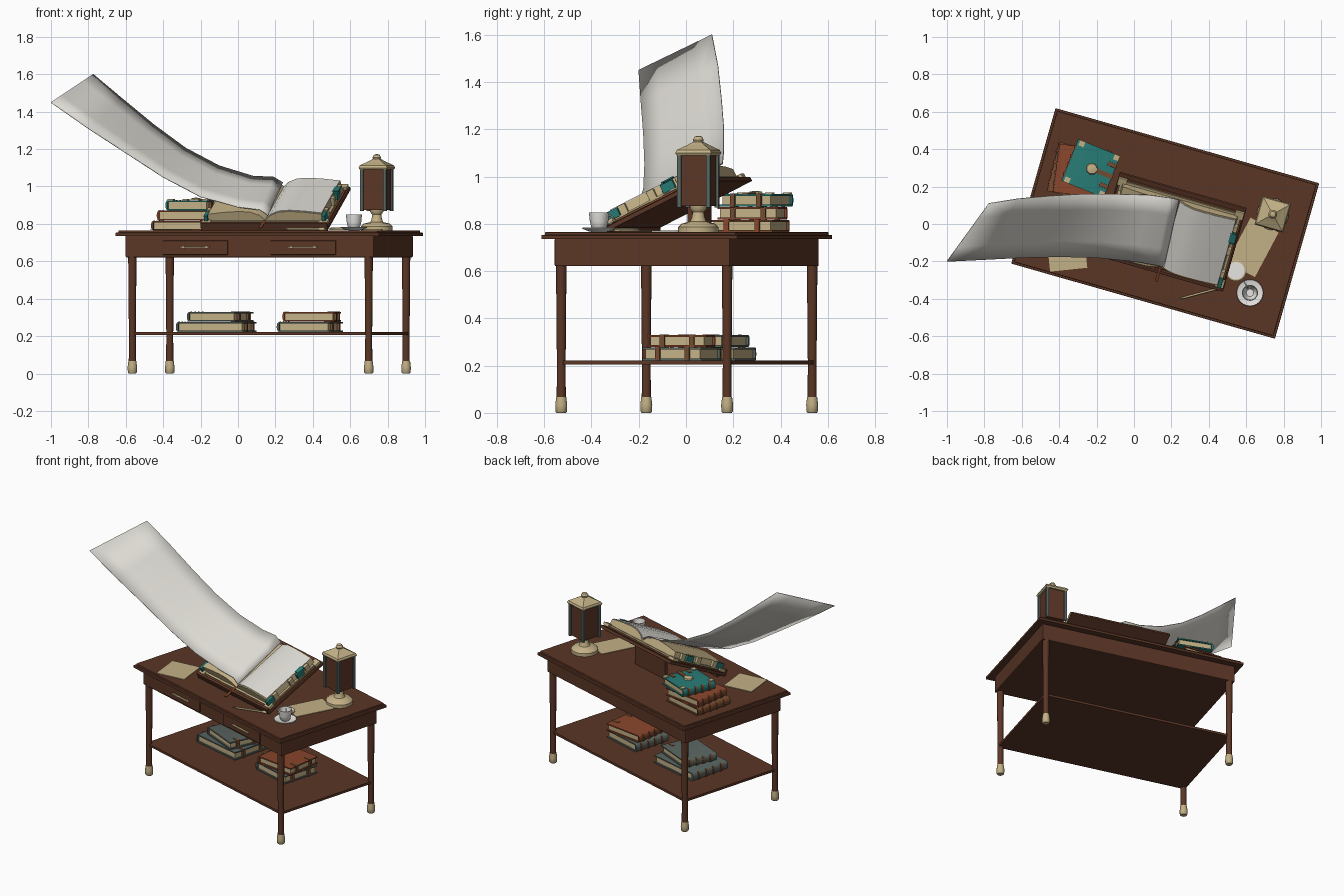
import bpy, bmesh
from math import radians, cos, sin, pi
from mathutils import Matrix, Vector

if "Cube" in bpy.data.objects:
    bpy.data.objects.remove(bpy.data.objects["Cube"], do_unlink=True)


def material(name, r, g, b):
    m = bpy.data.materials.new(name)
    m.use_nodes = True
    m.diffuse_color = (r, g, b, 1)
    m.node_tree.nodes["Principled BSDF"].inputs["Base Color"].default_value = (r, g, b, 1)
    return m


WOOD = material("dark wood", .105, .037, .019)
TAN = material("tan parchment", .55, .44, .24)
PAPER = material("white paper", .72, .7, .65)
CHINA = material("white china", .8, .79, .76)
TEAL = material("teal cloth", .02, .19, .17)
RED = material("red leather", .25, .06, .025)
GREY = material("grey cloth", .1, .13, .12)
LEATHER = material("brown leather", .17, .07, .03)


def place(x, y, z, turn=0):
    return Matrix.Translation((x, y, z)) @ Matrix.Rotation(radians(turn), 4, 'Z')


def finish(name, bm, mat, M, smooth=False):
    bmesh.ops.recalc_face_normals(bm, faces=bm.faces)
    me = bpy.data.meshes.new(name)
    bm.to_mesh(me)
    bm.free()
    ob = bpy.data.objects.new(name, me)
    ob.matrix_world = M
    me.materials.append(mat)
    bpy.context.collection.objects.link(ob)
    if smooth:
        bpy.ops.object.select_all(action='DESELECT')
        ob.select_set(True)
        bpy.context.view_layer.objects.active = ob
        bpy.ops.object.shade_smooth_by_angle(angle=radians(40))
    return ob


def box(name, size, loc, mat, M, bevel=0):
    bm = bmesh.new()
    bmesh.ops.create_cube(bm, size=1)
    for v in bm.verts:
        v.co = Vector(a * b for a, b in zip(v.co, size)) + Vector(loc)
    ob = finish(name, bm, mat, M)
    if bevel:
        mod = ob.modifiers.new("bevel", 'BEVEL')
        mod.width, mod.segments = bevel, 2
    return ob


def prism(name, pts, depth, mat, M, smooth=False):
    """Extrude an x-z outline along y."""
    bm = bmesh.new()
    f = bm.faces.new([bm.verts.new((x, -depth / 2, z)) for x, z in pts])
    new = bmesh.ops.extrude_face_region(bm, geom=[f])["geom"]
    bmesh.ops.translate(bm, vec=(0, depth, 0), verts=[v for v in new if isinstance(v, bmesh.types.BMVert)])
    return finish(name, bm, mat, M, smooth)


def lathe(name, prof, mat, M, n=24, start=0, smooth=True):
    """Turn an r-z outline about z."""
    bm = bmesh.new()
    rings = [[bm.verts.new((r * cos(start + 2 * pi * i / n), r * sin(start + 2 * pi * i / n), z))
              for i in range(n)] for r, z in prof]
    for a, b in zip(rings, rings[1:]):
        for i in range(n):
            bm.faces.new((a[i], a[i - 1], b[i - 1], b[i]))
    bm.faces.new(rings[0])
    bm.faces.new(rings[-1])
    return finish(name, bm, mat, M, smooth)


# Table
T = place(.167, .003, 0, -15.9)
box("table_top", (1.466, .864, .018), (0, 0, .744), WOOD, T, .004)
box("table_top_upper", (1.44, .84, .015), (0, 0, .758), WOOD, T, .004)
box("apron", (1.38, .772, .118), (0, 0, .68), WOOD, T, .006)
box("lower_shelf", (1.34, .75, .016), (0, 0, .213), WOOD, T)
for sx in (-1, 1):
    for sy in (-1, 1):
        L = T @ place(sx * .657, sy * .365, 0)
        lathe("leg", [(.02, .06), (.019, .2), (.023, .63)], WOOD, L, 12)
        lathe("foot", [(.02, 0), (.025, .006), (.026, .035), (.022, .067)], TAN, L, 12)
    box("drawer_front", (.364, .018, .076), (sx * .3, -.386, .673), WOOD, T, .004)
    box("drawer_handle", (.165, .014, .009), (sx * .3, -.403, .675), TAN, T, .003)
    for e in (-.065, .065):
        box("handle_mount", (.012, .012, .012), (sx * .3 + e, -.397, .675), TAN, T)

# Reading stand
B = place(.2, -.04, .89, -15.9) @ Matrix.Rotation(radians(26), 4, 'X')
box("stand_board", (.705, .5, .02), (0, 0, -.01), WOOD, B, .004)
box("stand_lip", (.705, .018, .035), (0, -.241, .008), WOOD, B, .004)
box("stand_prop", (.3, .02, .2), (0, .1, .845), WOOD, place(.2, -.04, 0, -15.9))
box("stand_foot", (.66, .05, .018), (0, -.19, .776), WOOD, place(.2, -.04, 0, -15.9))

# Open book: cover, two page blocks, page sheet
bulge = [(0, .022), (.03, .05), (.08, .07), (.14, .074), (.22, .069), (.315, .058)]
box("open_book_cover", (.69, .455, .01), (0, 0, .006), LEATHER, B, .003)
box("open_book_endpaper", (.67, .435, .012), (0, 0, .013), TAN, B)
for s in (-1, 1):
    block = [(s * x, z) for x, z in bulge] + [(s * .322, .015), (0, .015)]
    prism("page_block", block, .41, TAN, B, True)
    for y in (-.14, 0, .14):
        box("fore_edge_band", (.02, .035, .045), (s * .326, y, .036), TAN, B, .003)
    for y in (-.19, .08):
        box("fore_edge_cloth", (.02, .06, .04), (s * .327, y, .036), TEAL, B, .003)
    for y in (-.21, .21):
        box("cover_corner", (.05, .045, .02), (s * .325, y, .014), TAN, B, .003)
sheet = [(x, z + .004) for x, z in bulge] + [(x, z - .001) for x, z in reversed(bulge)]
prism("right_page", sheet, .395, PAPER, B, True)
box("page_note", (.08, .085, .004), (.215, -.07, .074), PAPER, B @ Matrix.Rotation(radians(2), 4, 'Y'))
box("teal_page_tab", (.035, .055, .006), (.325, .09, .062), TEAL, B)
box("ribbon", (.016, .09, .004), (-.005, -.255, .022), RED, B)

# Long page sweeping up to the side: front and back edge points
rows = [((.16, -.23, .845), (.24, .13, 1.02)), ((.12, -.22, .875), (.19, .14, 1.05)),
        ((0, -.2, .89), (.08, .155, 1.055)), ((-.2, -.18, .945), (-.1, .16, 1.11)),
        ((-.4, -.175, 1.05), (-.28, .16, 1.205)), ((-.6, -.18, 1.18), (-.45, .15, 1.33)),
        ((-.8, -.19, 1.31), (-.62, .135, 1.47)), ((-1, -.2, 1.45), (-.775, .11, 1.6))]
bm = bmesh.new()
grid = [[bm.verts.new(Vector(a).lerp(Vector(b), i / 4)) for i in range(5)] for a, b in rows]
for p, q in zip(grid, grid[1:]):
    for i in range(4):
        bm.faces.new((p[i], p[i + 1], q[i + 1], q[i]))
page = finish("long_page", bm, PAPER, Matrix(), True)
mod = page.modifiers.new("thickness", 'SOLIDIFY')
mod.thickness, mod.offset = .005, 0


# Closed books
def book(name, M, w, d, h, cover, band=LEATHER):
    t, r = .008, h / 2
    arc = [(-w / 2 - .5 * r * sin(pi * k / 8), r - r * cos(pi * k / 8)) for k in range(9)]
    outline = [(w / 2, 0)] + arc + [(w / 2, h), (w / 2, h - t), (-w / 2, h - t), (-w / 2, t), (w / 2, t)]
    prism(name + "_cover", outline, d, cover, M, True)
    box(name + "_pages", (w - .012, d - .02, h - 2 * t), (-.004, 0, r), TAN, M)
    for y in (-.32, -.1, .1, .32):
        rib = [(x - .005, z * 1.08 - .04 * h) for x, z in arc]
        prism(name + "_spine_band", rib, .016, band, M @ Matrix.Translation((0, y * d, 0)), True)
    for y in (-.25, .25):
        box(name + "_strap", (.05, .022, h + .006), (w / 2 - .022, y * d, r), band, M, .002)


book("bottom_book", place(-.28, .27, .766, -14), .29, .27, .05, LEATHER, RED)
book("middle_book", place(-.27, .28, .818, -8), .27, .26, .053, RED)
book("top_book", place(-.225, .295, .873, -22), .23, .24, .053, TEAL)
top = place(-.225, .295, .928, -22)
lathe("book_medallion", [(.032, 0), (.028, .008), (.008, .012)], TAN, top, 8)
box("top_book_belt", (.1, .025, .008), (.07, 0, 0), LEATHER, top)
for sx in (-1, 1):
    for sy in (-1, 1):
        box("book_corner", (.03, .03, .008), (sx * .1, sy * .105, 0), TAN, top)

shelf = [(-.11, .11, .222, -14, .36, .29, .054, GREY), (-.09, .1, .279, -24, .27, .24, .05, GREY),
         (.39, -.02, .222, -16, .28, .26, .054, GREY), (.4, -.02, .279, -8, .27, .25, .05, RED)]
for x, y, z, turn, w, d, h, mat in shelf:
    book("shelf_book", place(x, y, z, turn), w, d, h, mat)

# Lantern lamp
P = place(.742, .052, .765, -15.9)
lathe("lamp_base", [(.085, 0), (.085, .022), (.07, .036), (.035, .045), (.028, .06), (.024, .085),
                    (.036, .1), (.036, .12)], TAN, P)
box("lamp_shade", (.125, .125, .22), (0, 0, .22), WOOD, P)
for sx in (-1, 1):
    for sy in (-1, 1):
        box("lamp_post", (.018, .018, .235), (sx * .064, sy * .064, .222), GREY, P, .002)
lathe("lamp_roof", [(.104, .325), (.112, .335), (.104, .348), (.055, .368), (.025, .382)],
      TAN, P, 4, pi / 4, False)
lathe("lamp_finial", [(.018, .375), (.024, .39), (.016, .404), (.004, .408)], TAN, P, 12)

# Cup and saucer
C = place(.62, -.368, .766)
lathe("saucer", [(.03, 0), (.045, .003), (.072, .014), (.07, .018), (.03, .008)], CHINA, C)
lathe("cup", [(.024, .008), (.032, .016), (.039, .045), (.043, .083), (.039, .083),
              (.034, .04), (.02, .018)], CHINA, C)
bpy.ops.mesh.primitive_torus_add(major_radius=.018, minor_radius=.004, major_segments=16, minor_segments=6,
                                 location=(.598, -.325, .818), rotation=(pi / 2, 0, radians(120)))
handle = bpy.context.object
handle.name = "cup_handle"
handle.data.materials.append(CHINA)

# Papers, round lens and pen lying on the table
box("right_sheet", (.17, .27, .004), (.635, -.125, .769), TAN, Matrix.Translation((0, 0, 0)) @
    place(.635, -.125, 0, -28) @ Matrix.Translation((-.635, .125, 0)))
box("left_sheet", (.2, .21, .004), (0, 0, .769), TAN, place(-.36, -.14, 0, 6))
L = place(.545, -.25, .768)
lathe("lens_rim", [(.056, 0), (.056, .009), (.048, .012)], TAN, L)
lathe("lens", [(.047, .008), (.047, .014)], CHINA, L)
pen = place(.355, -.37, .773, 15) @ Matrix.Rotation(pi / 2, 4, 'Y')
lathe("pen", [(.001, -.12), (.006, -.09), (.006, .08), (.009, .085), (.009, .11)], TAN, pen, 10)
